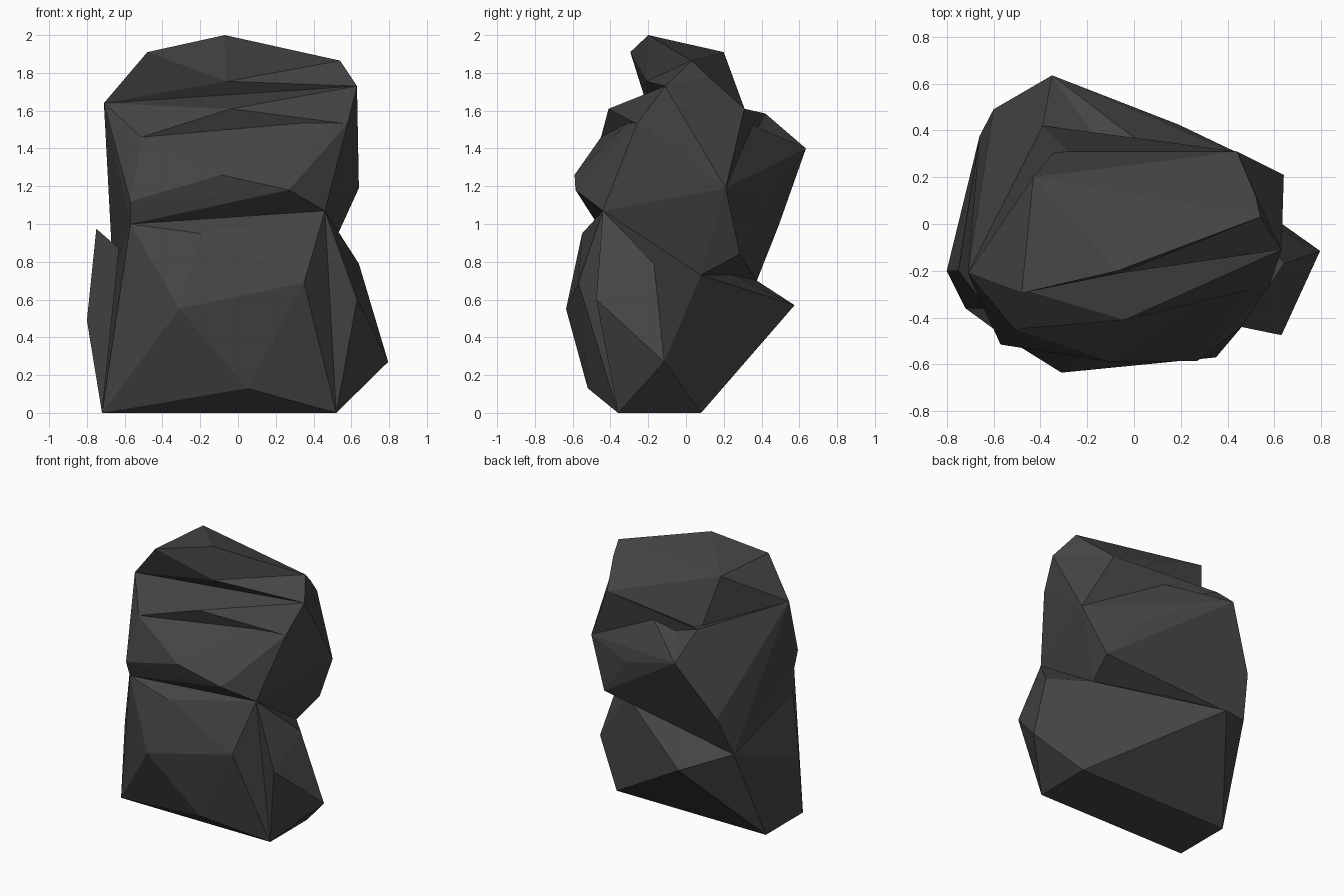
import bpy
import bmesh
from mathutils import Vector

default_cube = bpy.data.objects.get("Cube")
if default_cube:
    bpy.data.objects.remove(default_cube, do_unlink=True)

# Single dark stone colour
stone = bpy.data.materials.new("dark_stone")
stone.use_nodes = True
grey = (.06, .06, .06, 1)
stone.diffuse_color = grey
shader = next(n for n in stone.node_tree.nodes if n.type == "BSDF_PRINCIPLED")
shader.inputs["Base Color"].default_value = grey
shader.inputs["Roughness"].default_value = .9


def chipped_block(name, corners):
    """Flat-faceted boulder chunk wrapped around its corner points."""
    bm = bmesh.new()
    for corner in corners:
        bm.verts.new(Vector(corner))
    hull = bmesh.ops.convex_hull(bm, input=bm.verts[:])
    loose = {v for v in hull["geom_interior"] + hull["geom_unused"]
             if isinstance(v, bmesh.types.BMVert)}
    bmesh.ops.delete(bm, geom=list(loose), context="VERTS")
    bmesh.ops.recalc_face_normals(bm, faces=bm.faces[:])
    mesh = bpy.data.meshes.new(name)
    bm.to_mesh(mesh)
    bm.free()
    mesh.materials.append(stone)
    block = bpy.data.objects.new(name, mesh)
    bpy.context.collection.objects.link(block)
    return block


# Corners shared by neighbouring chunks
brow_right = (-.71, -.21, 1.64)
brow_left = (.63, -.11, 1.73)
brow_notch = (-.06, -.21, 1.755)
crown_left = (.54, .03, 1.865)
crown_back_left = (.52, .12, 1.78)
ledge_left = (.44, .31, 1.61)
ledge_right = (-.34, .31, 1.53)
back_shelf = (-.39, .42, 1.585)
back_peak = (-.35, .635, 1.4)
back_low = (.19, .425, 1.185)
back_foot_left = (.48, .285, .84)
back_foot_right = (-.6, .49, .99)
flank_left = (.64, .21, 1.19)
groove_right = (-.51, -.45, 1.46)
groove_left = (.58, -.26, 1.53)
waist_right = (-.57, -.47, 1)
waist_left = (.46, -.44, 1.07)
waist_back_left = (.43, .08, .73)
waist_back_right = (-.66, .375, .7)
foot_front_left = (.52, -.36, 0)
foot_back_left = (.52, .08, 0)
foot_front_right = (-.72, -.36, 0)
foot_back_right = (-.72, .08, 0)

# Cap: sloping top chunk and the brow step on its left
chipped_block("top_cap", [
    brow_right, brow_notch, crown_left, crown_back_left,
    ledge_left, ledge_right,
    (-.07, -.2, 2), (-.48, -.295, 1.91), (-.43, .2, 1.91),
])
chipped_block("cap_brow", [
    brow_right, brow_left, brow_notch, crown_left, crown_back_left,
    ledge_left, ledge_right,
])

# Shoulder: ledge band beneath the cap
chipped_block("shoulder", [
    brow_right, brow_left, ledge_left, ledge_right, flank_left,
    groove_right, groove_left, (-.04, -.41, 1.61),
])
chipped_block("back_ledge", [
    ledge_left, ledge_right, back_shelf, flank_left,
])

# Bulge: overhanging mass on the back
chipped_block("back_bulge", [
    brow_right, back_shelf, back_peak, back_low, back_foot_left,
    back_foot_right, flank_left, waist_back_right,
])

# Belly: middle with an undercut front lip
chipped_block("belly", [
    brow_right, brow_left, back_peak, flank_left,
    groove_right, groove_left, waist_right, waist_left,
    waist_back_left, waist_back_right, back_foot_left, back_foot_right,
    (-.09, -.59, 1.26), (.27, -.585, 1.18), (-.57, -.515, 1.12),
])

# Base: broad lower boulder
chipped_block("base", [
    waist_right, waist_left, waist_back_left, waist_back_right,
    foot_front_left, foot_back_left, foot_front_right, foot_back_right,
    (-.34, .575, .57), (-.31, -.635, .55), (-.47, -.535, .53),
    (.35, -.57, .69), (-.2, -.55, .95), (.05, -.52, .13),
])

# Wedges jutting from both sides of the base
chipped_block("right_wedge", [
    waist_back_right, foot_front_right, foot_back_right,
    (-.8, -.2, .49), (-.75, -.2, .975), (-.63, -.36, .87),
])
chipped_block("left_wedge", [
    waist_left, waist_back_left, foot_front_left, foot_back_left,
    (.64, -.17, .79), (.795, -.115, .27), (.63, -.475, .6),
])
